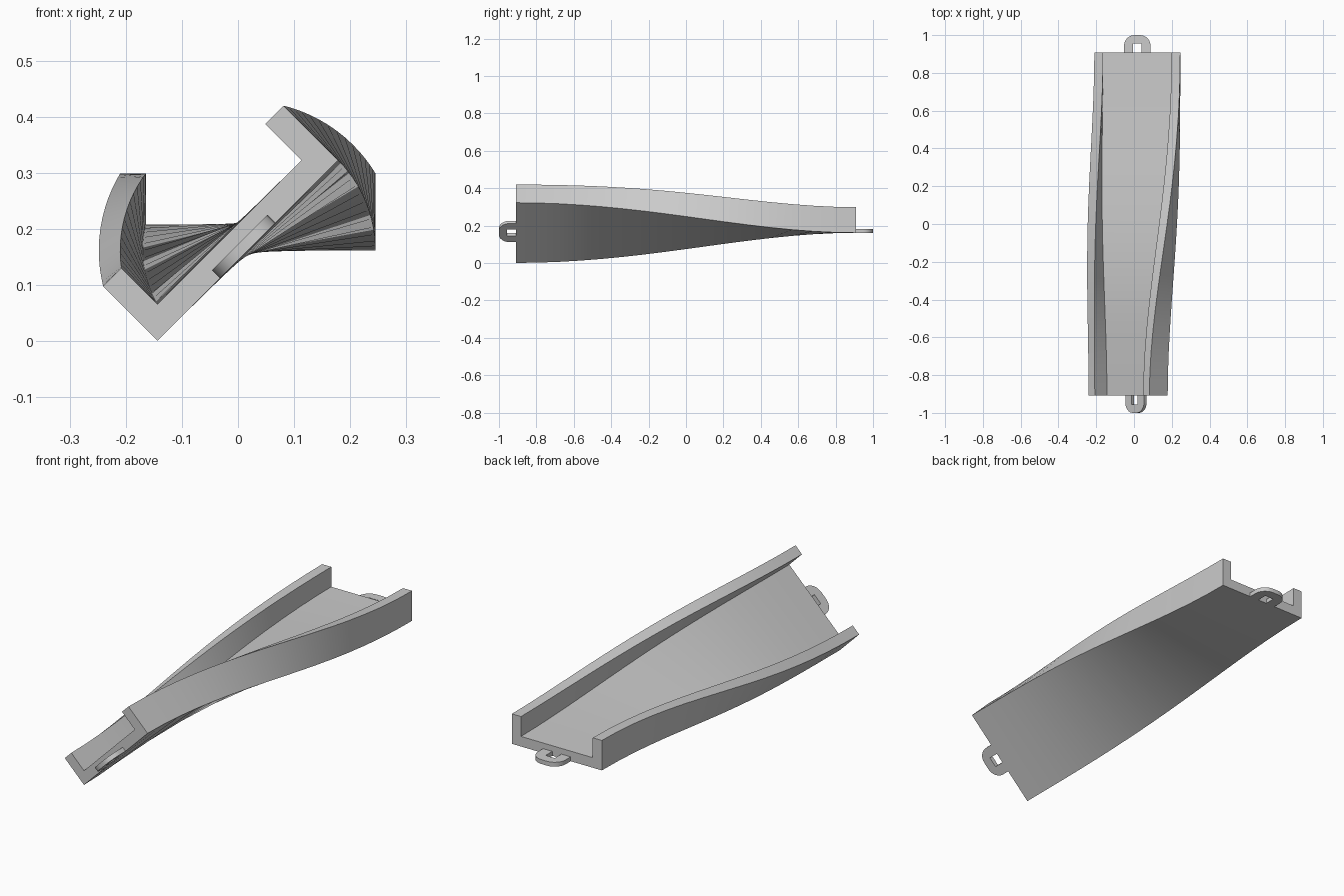
import bpy, bmesh
from math import sin, cos, radians, pi

if "Cube" in bpy.data.objects:
    bpy.data.objects.remove(bpy.data.objects["Cube"])

CX, CZ = 0.0175, 0.162      # twist axis, at the middle of the underside
HALF, WALL, HIGH = 0.2275, 0.046, 0.137
END, SEGMENTS = 0.908, 16


def place(u, v, y, angle):
    return (CX + u * cos(angle) - v * sin(angle), y,
            CZ + u * sin(angle) + v * cos(angle))


def finish(bm, name):
    bmesh.ops.recalc_face_normals(bm, faces=bm.faces)
    mesh = bpy.data.meshes.new(name)
    bm.to_mesh(mesh)
    bm.free()
    obj = bpy.data.objects.new(name, mesh)
    bpy.context.collection.objects.link(obj)
    bpy.ops.object.select_all(action='DESELECT')
    obj.select_set(True)
    bpy.context.view_layer.objects.active = obj
    bpy.ops.object.shade_smooth_by_angle(angle=radians(30))
    return obj


def loft(rings, name):
    bm = bmesh.new()
    loops = [[bm.verts.new(p) for p in ring] for ring in rings]
    n = len(loops[0])
    for a, b in zip(loops, loops[1:]):
        for i in range(n):
            j = (i + 1) % n
            bm.faces.new((a[i], a[j], b[j], b[i]))
    bm.faces.new(loops[0])
    bm.faces.new(loops[-1])
    return finish(bm, name)


# Channel: U profile swept backwards, easing from 45 degrees to level
inner = HALF - WALL
profile = [(-HALF, 0), (HALF, 0), (HALF, HIGH), (inner, HIGH),
           (inner, WALL), (-inner, WALL), (-inner, HIGH), (-HALF, HIGH)]
rings = []
for i in range(SEGMENTS + 1):
    t = i / SEGMENTS
    angle = radians(45) * (1 - t * t * (3 - 2 * t))
    y = -END + 2 * END * t
    rings.append([place(u, v, y, angle) for u, v in profile])
loft(rings, "twisted_channel")

# Connector loops: rounded flat tabs with a square slot against the channel
W, D, R, SLOT, DEPTH, THICK = 0.07, 1 - END, 0.055, 0.023, 0.048, 0.02
arc = [(W - R + R * cos(k * pi / 12), D - R + R * sin(k * pi / 12))
       for k in range(7)]
outline = ([(SLOT, DEPTH), (SLOT, 0), (W, 0)] + arc
           + [(-u, d) for u, d in reversed(arc)]
           + [(-W, 0), (-SLOT, 0), (-SLOT, DEPTH)])
for name, side, angle in (("front_connector", -1, radians(45)),
                          ("back_connector", 1, 0)):
    loft([[place(u, v, side * (END + d), angle) for u, d in outline]
          for v in (0, THICK)], name)
